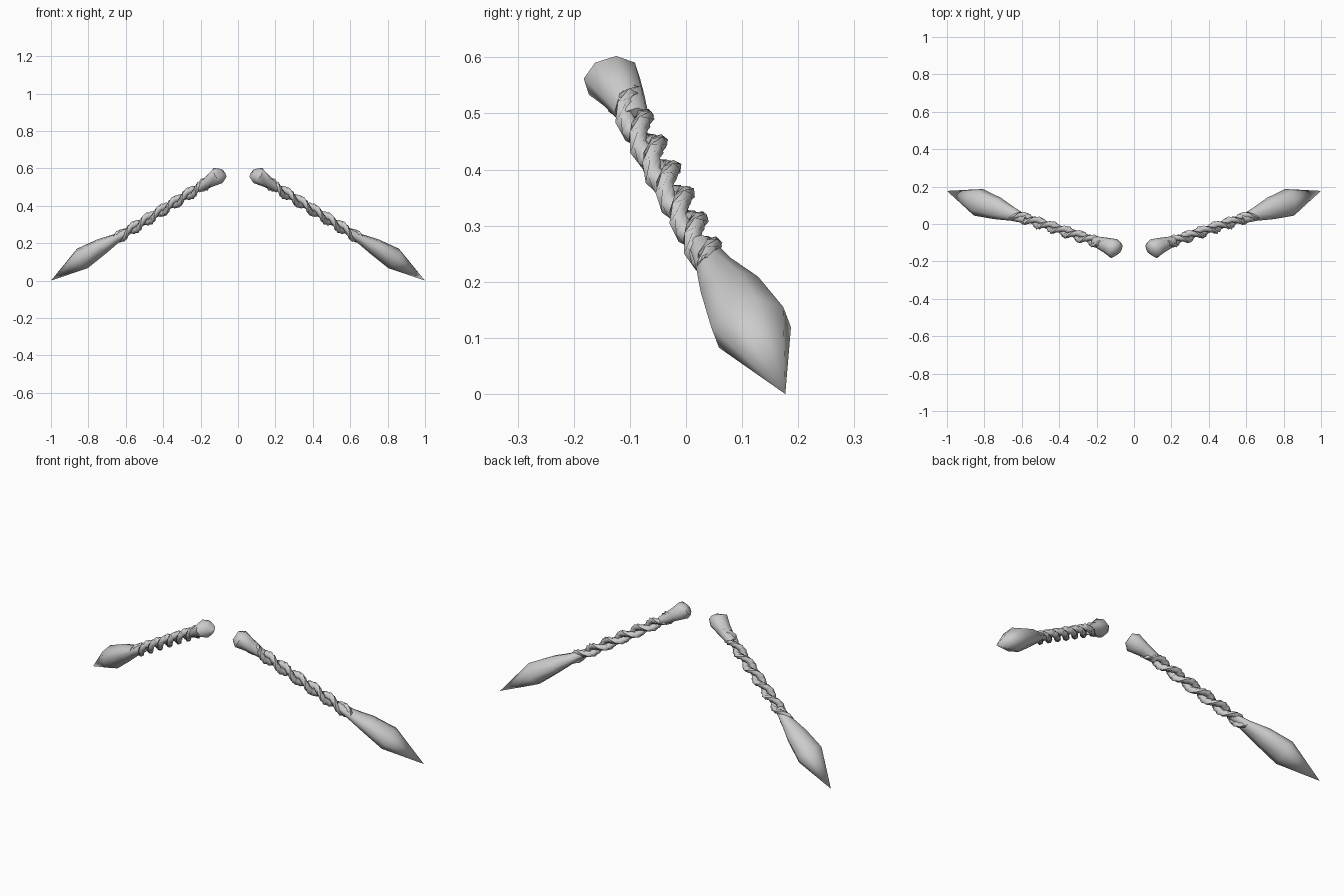
import bpy, bmesh, math
from mathutils import Vector

if "Cube" in bpy.data.objects:
    bpy.data.objects.remove(bpy.data.objects["Cube"])

AXIS = Vector((0.52, 0.175, -0.325)).normalized()
SIDE = Vector((0, 0, 1)).cross(AXIS).normalized()   # mostly +y
UP = AXIS.cross(SIDE)


def make_part(name, tubes, sign):
    """Each tube is a list of vertex rings; a one-point ring is a tip."""
    bm = bmesh.new()
    for rings in tubes:
        rows = [[bm.verts.new((p.x * sign, p.y, p.z)) for p in r] for r in rings]
        for a, b in zip(rows, rows[1:]):
            for i in range(len(a)):
                j = (i + 1) % len(a)
                if len(b) == 1:
                    bm.faces.new((a[i], a[j], b[0]))
                else:
                    bm.faces.new((a[i], a[j], b[j], b[i]))
        for row in (rows[0], rows[-1]):
            if len(row) > 2:
                bm.faces.new(row)
    bmesh.ops.recalc_face_normals(bm, faces=bm.faces)
    me = bpy.data.meshes.new(name)
    bm.to_mesh(me)
    bm.free()
    ob = bpy.data.objects.new(name, me)
    bpy.context.collection.objects.link(ob)
    for o in bpy.context.selected_objects:
        o.select_set(False)
    bpy.context.view_layer.objects.active = ob
    ob.select_set(True)
    bpy.ops.object.shade_smooth_by_angle(angle=math.radians(60))


def ring(centre, ru, rw, n=8, turn=0.0):
    c = Vector(centre)
    if ru == 0:
        return [c]
    angles = [turn + 2 * math.pi * i / n for i in range(n)]
    return [c + SIDE * ru * math.cos(a) + UP * rw * math.sin(a) for a in angles]


def strand(phase):
    """One strand of the twisted cord."""
    start, end = Vector((0.14, -0.117, 0.538)), Vector((0.65, 0.05, 0.224))
    steps = 26
    rings = []
    for i in range(steps + 1):
        t = i / steps
        a = phase + t * 3.45 * 2 * math.pi
        c = start.lerp(end, t) + (SIDE * math.cos(a) + UP * math.sin(a)) * 0.017
        rings.append(ring(c, 0.019, 0.019, 6, a))
    return rings


for label, s in (("right", 1), ("left", -1)):
    # knob at the inner end
    make_part(label + "_knob", [[
        ring((0.077, -0.13, 0.574), 0.029, 0.027),
        ring((0.106, -0.132, 0.562), 0.053, 0.047),
        ring((0.15, -0.113, 0.533), 0.041, 0.034),
        ring((0.215, -0.09, 0.491), 0.026, 0.022)]], s)
    # two-strand twisted cord
    make_part(label + "_cord", [strand(0), strand(math.pi)], s)
    # teardrop tuft with a pointed tip
    make_part(label + "_tuft", [[
        ring((0.58, 0.025, 0.268), 0.022, 0.018),
        ring((0.65, 0.053, 0.226), 0.037, 0.026),
        ring((0.73, 0.083, 0.182), 0.060, 0.045),
        ring((0.832, 0.116, 0.119), 0.075, 0.060),
        ring((1.0, 0.177, 0.0), 0, 0)]], s)
